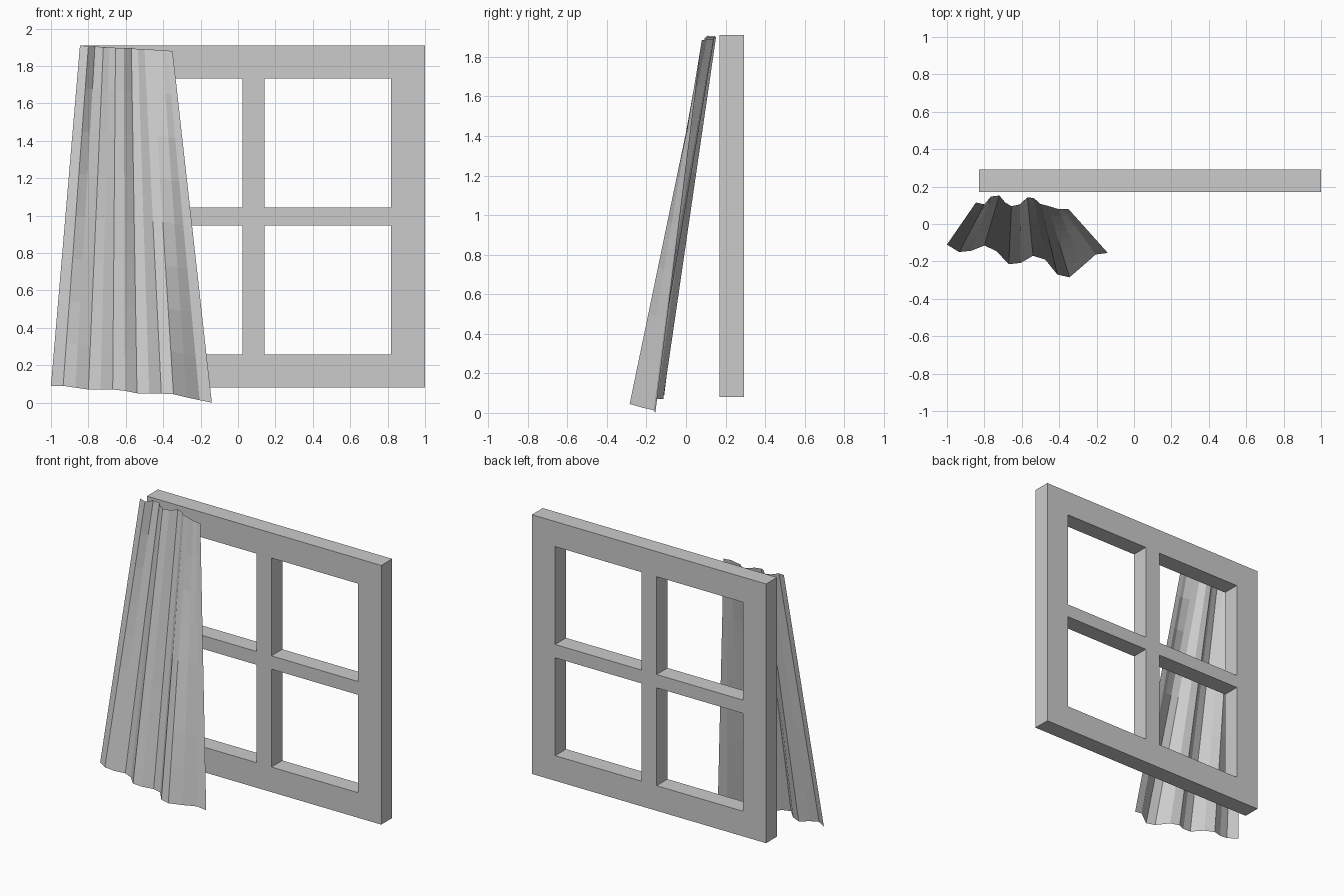
import bpy, bmesh

if "Cube" in bpy.data.objects:
    bpy.data.objects.remove(bpy.data.objects["Cube"])


def make_object(name, bm):
    mesh = bpy.data.meshes.new(name)
    bm.to_mesh(mesh)
    bm.free()
    obj = bpy.data.objects.new(name, mesh)
    bpy.context.collection.objects.link(obj)
    return obj


# Window frame: grid of cells with the four panes left open, extruded in depth
xs = [-0.83, -0.65, 0.025, 0.142, 0.818, 1.0]
zs = [0.08, 0.257, 0.948, 1.042, 1.733, 1.91]
front_y, back_y = 0.17, 0.292

bm = bmesh.new()
grid = [[bm.verts.new((x, front_y, z)) for x in xs] for z in zs]
for r in range(5):
    for c in range(5):
        if r in (1, 3) and c in (1, 3):
            continue
        bm.faces.new((grid[r][c], grid[r][c + 1], grid[r + 1][c + 1], grid[r + 1][c]))
extruded = bmesh.ops.extrude_face_region(bm, geom=bm.faces[:], use_keep_orig=True)
for v in extruded["geom"]:
    if isinstance(v, bmesh.types.BMVert):
        v.co.y = back_y
bmesh.ops.recalc_face_normals(bm, faces=bm.faces)
make_object("window_frame", bm)

# Curtain: pleated sheet ruled between a narrow top hem and a wide bottom hem
top = [(-0.845, 0.115, 1.91), (-0.80, 0.105, 1.905), (-0.765, 0.147, 1.905),
       (-0.72, 0.152, 1.90), (-0.688, 0.115, 1.90), (-0.655, 0.095, 1.897),
       (-0.61, 0.105, 1.895), (-0.57, 0.143, 1.895), (-0.535, 0.138, 1.89),
       (-0.50, 0.107, 1.89), (-0.46, 0.097, 1.887), (-0.405, 0.08, 1.885),
       (-0.38, 0.08, 1.882), (-0.35, 0.08, 1.88)]
bottom = [(-1.0, -0.11, 0.09), (-0.935, -0.15, 0.09), (-0.87, -0.143, 0.08),
          (-0.80, -0.115, 0.07), (-0.735, -0.145, 0.07), (-0.67, -0.215, 0.07),
          (-0.605, -0.208, 0.063), (-0.54, -0.17, 0.05), (-0.475, -0.19, 0.05),
          (-0.41, -0.27, 0.048), (-0.345, -0.285, 0.045), (-0.275, -0.225, 0.028),
          (-0.205, -0.163, 0.013), (-0.14, -0.155, 0.0)]

bm = bmesh.new()
rows = 8
sheet = []
for i in range(rows + 1):
    t = i / rows
    sheet.append([bm.verts.new([b + (a - b) * t for a, b in zip(p, q)])
                  for p, q in zip(top, bottom)])
for low, high in zip(sheet, sheet[1:]):
    for c in range(len(top) - 1):
        bm.faces.new((low[c], low[c + 1], high[c + 1], high[c]))
curtain = make_object("curtain", bm)
